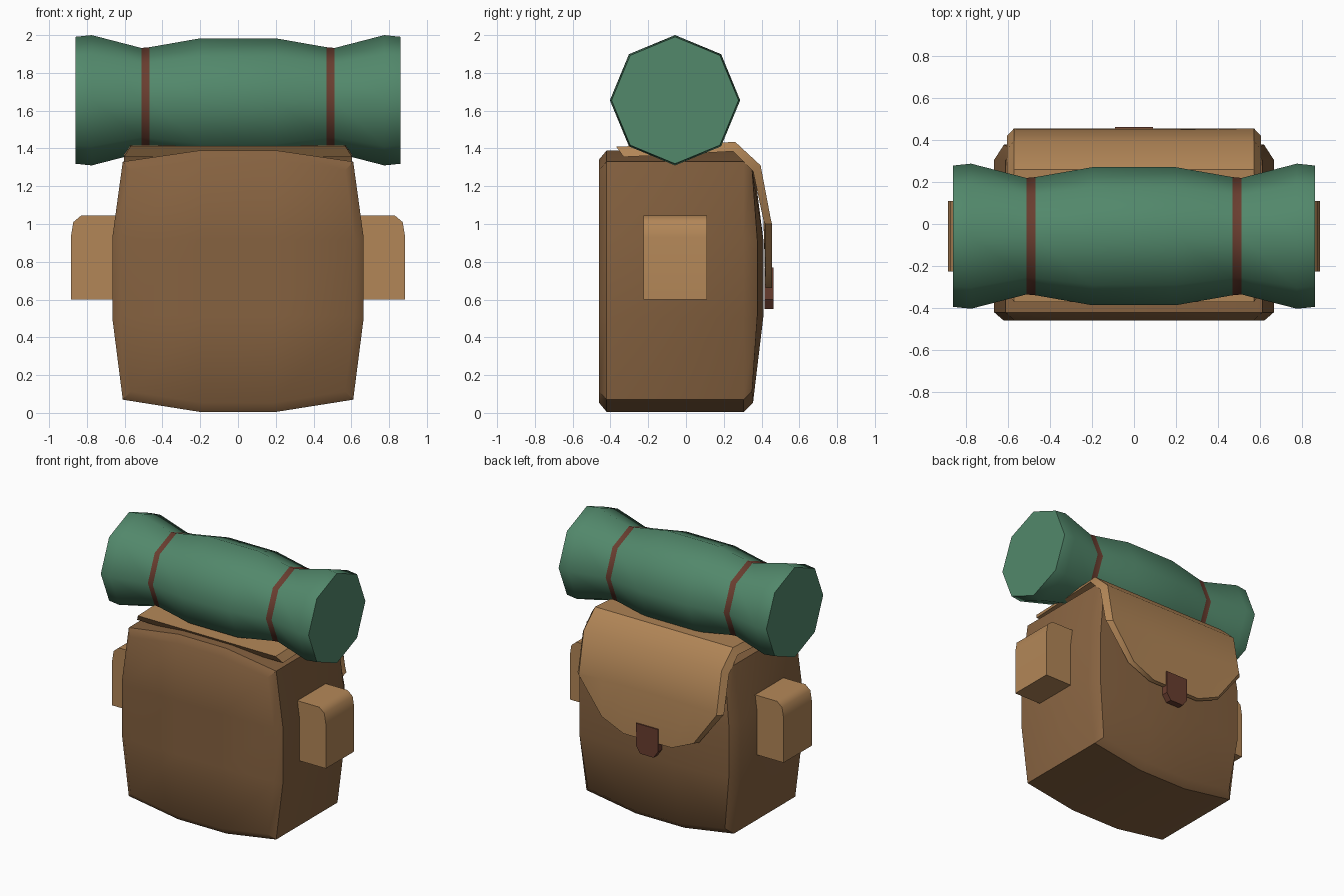
import bpy, bmesh, math

if "Cube" in bpy.data.objects:
    bpy.data.objects.remove(bpy.data.objects["Cube"])


def material(name, hexcol):
    def lin(v):
        v /= 255
        return v / 12.92 if v <= 0.04045 else ((v + 0.055) / 1.055) ** 2.4
    m = bpy.data.materials.new(name)
    m.diffuse_color = [lin(int(hexcol[i:i + 2], 16)) for i in (0, 2, 4)] + [1]
    m.use_nodes = True
    m.node_tree.nodes["Principled BSDF"].inputs["Base Color"].default_value = m.diffuse_color
    return m


canvas = material("brown canvas", "866240")
tan = material("tan canvas", "B28657")
green = material("green bedroll", "52886B")
leather = material("dark red leather", "693D2F")


def finish(bm, name, mats, angle):
    bmesh.ops.recalc_face_normals(bm, faces=bm.faces)
    me = bpy.data.meshes.new(name)
    bm.to_mesh(me)
    bm.free()
    for m in mats:
        me.materials.append(m)
    ob = bpy.data.objects.new(name, me)
    bpy.context.collection.objects.link(ob)
    bpy.ops.object.select_all(action='DESELECT')
    ob.select_set(True)
    bpy.context.view_layer.objects.active = ob
    bpy.ops.object.shade_smooth_by_angle(angle=math.radians(angle))
    return ob


def layered_grid(name, nu, nv, layers, mat, angle):
    """Solid with a full grid on the first and last layer and rims between."""
    bm = bmesh.new()
    ring = ([(i, 0) for i in range(nu)] + [(nu - 1, j) for j in range(1, nv)]
            + [(i, nv - 1) for i in range(nu - 2, -1, -1)]
            + [(0, j) for j in range(nv - 2, 0, -1)])
    last = len(layers) - 1
    vs = []
    for k, f in enumerate(layers):
        keys = [(i, j) for i in range(nu) for j in range(nv)] if k in (0, last) else ring
        vs.append({q: bm.verts.new(f(*q)) for q in keys})
    for d in (vs[0], vs[-1]):
        for i in range(nu - 1):
            for j in range(nv - 1):
                bm.faces.new([d[i, j], d[i + 1, j], d[i + 1, j + 1], d[i, j + 1]])
    for a, b in zip(vs, vs[1:]):
        for p, q in zip(ring, ring[1:] + ring[:1]):
            bm.faces.new([a[p], a[q], b[q], b[p]])
    return finish(bm, name, [mat], angle)


# Main bag: bulging outline, bevelled rims, rounded back
def bag_point(i, j, y, scale=1.0, bulge=0.0):
    side, end = i in (0, 3), j in (0, 3)
    x = (-1 if i < 2 else 1) * ((0.61 if end else 0.665) if side else 0.2)
    z = ((0.07, 0.5, 0.93, 1.33) if side else (0.005, 0.5, 0.93, 1.39))[j]
    y += bulge * (1 - 0.5 * side) * (0.15 if end else 1.0)
    return x * scale, y, 0.697 + (z - 0.697) * scale


layered_grid("bag_body", 4, 4, [
    lambda i, j: bag_point(i, j, -0.46, 0.93),
    lambda i, j: bag_point(i, j, -0.42),
    lambda i, j: bag_point(i, j, 0.305),
    lambda i, j: bag_point(i, j, 0.345, 0.93, 0.065)], canvas, 44)

# Flap: wraps over the top and down the back with a curved hem
outer = [(-0.37, 1.41), (0.0, 1.42), (0.26, 1.435), (0.395, 1.31), (0.45, 1.02), (0.455, 0)]
inner = [(-0.33, 1.355), (0.0, 1.37), (0.25, 1.385), (0.355, 1.28), (0.41, 1.02), (0.42, 0)]
cols = [-0.57, -0.38, -0.2, 0.2, 0.38, 0.57]
hem = [1.0, 0.74, 0.66, 0.66, 0.74, 1.0]


def flap_point(i, j, path, widen):
    y, z = path[j]
    return cols[i] * widen, y, hem[i] if j == 5 else z


layered_grid("flap", 6, 6, [lambda i, j: flap_point(i, j, outer, 1.0),
                            lambda i, j: flap_point(i, j, inner, 1.06)], tan, 40)


def extrude_profile(name, pts, vec, mat, angle):
    bm = bmesh.new()
    f = bm.faces.new([bm.verts.new(p) for p in pts])
    r = bmesh.ops.extrude_face_region(bm, geom=[f], use_keep_orig=True)
    bmesh.ops.translate(bm, vec=vec,
                        verts=[g for g in r["geom"] if isinstance(g, bmesh.types.BMVert)])
    return finish(bm, name, [mat], angle)


# Side pockets with a rounded outer top edge
pocket = [(0.6, 0.6), (0.885, 0.6), (0.885, 0.93), (0.872, 1.01), (0.83, 1.045), (0.6, 1.045)]
for s, label in ((1, "right"), (-1, "left")):
    extrude_profile(label + "_pocket", [(s * x, -0.225, z) for x, z in pocket],
                    (0, 0.335, 0), tan, 50)

# Buckle tab on the flap
tab = [(-0.09, 0.77), (-0.09, 0.6), (-0.055, 0.55), (0.055, 0.55), (0.09, 0.6), (0.09, 0.77)]
extrude_profile("buckle", [(x, 0.415, z) for x, z in tab], (0, 0.047, 0), leather, 30)

# Bedroll: eight-sided roll pinched by two leather straps
half = [(0.2, 0.328), (0.468, 0.281), (0.512, 0.277), (0.775, 0.345), (0.86, 0.336)]
stations = [(-x, r) for x, r in reversed(half)] + half
bm = bmesh.new()
rings = [[bm.verts.new((x, -0.058 + r * math.cos(a * math.pi / 4),
                        1.655 + r * math.sin(a * math.pi / 4))) for a in range(8)]
         for x, r in stations]
for a, b in zip(rings, rings[1:]):
    for k in range(8):
        f = bm.faces.new([a[k], a[(k + 1) % 8], b[(k + 1) % 8], b[k]])
        f.material_index = int(0.47 < abs(f.calc_center_median().x) < 0.51)
bm.faces.new(rings[0])
bm.faces.new(rings[-1])
finish(bm, "bedroll", [green, leather], 55)
